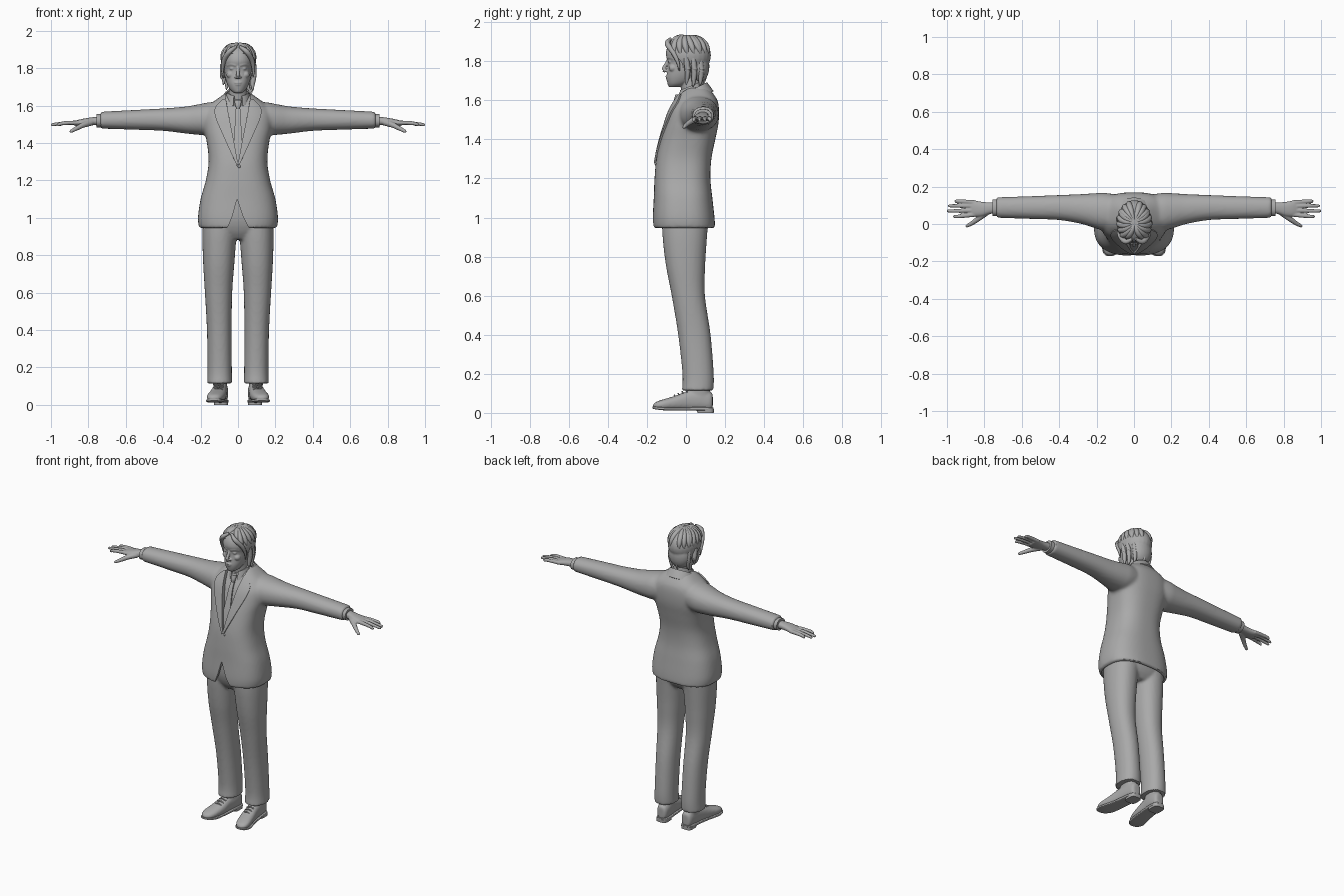
import bpy, bmesh, math
from mathutils import Vector
from mathutils.bvhtree import BVHTree

if "Cube" in bpy.data.objects:
    bpy.data.objects.remove(bpy.data.objects["Cube"])

grey = bpy.data.materials.new("plain_grey")
grey.use_nodes = True
grey.diffuse_color = (0.4, 0.4, 0.4, 1)
grey.node_tree.nodes["Principled BSDF"].inputs["Base Color"].default_value = (0.4, 0.4, 0.4, 1)


def smooth_path(pts, steps=5):
    """Catmull-Rom interpolation of equal-length tuples."""
    out = []
    for i in range(len(pts) - 1):
        a, b, c, d = pts[max(i - 1, 0)], pts[i], pts[i + 1], pts[min(i + 2, len(pts) - 1)]
        for s in range(steps):
            t = s / steps
            out.append([q + t / 2 * (r - p + t * (2*p - 5*q + 4*r - s2 + t * (3*q - p - 3*r + s2)))
                        for p, q, r, s2 in zip(a, b, c, d)])
    return out + [list(pts[-1])]


def skin(bm, rows, closed=True):
    grid = [[bm.verts.new(p) for p in row] for row in rows]
    n = len(grid[0])
    for r, s in zip(grid, grid[1:]):
        for i in range(n if closed else n - 1):
            j = (i + 1) % n
            bm.faces.new((r[i], r[j], s[j], s[i]))
    if closed:
        bm.faces.new(grid[0])
        bm.faces.new(grid[-1])


def loft(bm, axis, rings, p=2.4, n=40):
    """Rings are (station, centre u, centre v, radius u, radius v)."""
    rows = []
    for t, cu, cv, ru, rv in smooth_path(rings):
        row = []
        for i in range(n):
            a = math.tau * i / n
            c, s = math.cos(a), math.sin(a)
            u = cu + ru * math.copysign(abs(c) ** (2 / p), c)
            v = cv + rv * math.copysign(abs(s) ** (2 / p), s)
            row.append({"x": (t, u, v), "y": (u, t, v), "z": (u, v, t)}[axis])
        rows.append(row)
    skin(bm, rows)


def tube(bm, pts, n=10):
    """Points are (x, y, z, radius)."""
    path = smooth_path(pts, 4)
    rows = []
    for i, (x, y, z, r) in enumerate(path):
        d = Vector(path[min(i + 1, len(path) - 1)][:3]) - Vector(path[max(i - 1, 0)][:3])
        q = d.to_track_quat("Z", "Y")
        rows.append([Vector((x, y, z)) + q @ Vector((r * math.cos(math.tau * k / n),
                     r * math.sin(math.tau * k / n), 0)) for k in range(n)])
    skin(bm, rows)


def ball(bm, centre, radii):
    new = bmesh.ops.create_uvsphere(bm, u_segments=24, v_segments=16, radius=1)["verts"]
    bmesh.ops.scale(bm, vec=radii, verts=new)
    bmesh.ops.translate(bm, vec=centre, verts=new)


def modify(obj, kind, **settings):
    m = obj.modifiers.new(kind.lower(), kind)
    for key, value in settings.items():
        setattr(m, key, value)
    bpy.context.view_layer.objects.active = obj
    bpy.ops.object.modifier_apply(modifier=m.name)


def make(name, bm, mirror=False, voxel=0, relax=0, thick=0):
    bmesh.ops.recalc_face_normals(bm, faces=bm.faces)
    mesh = bpy.data.meshes.new(name)
    bm.to_mesh(mesh)
    bm.free()
    mesh.materials.append(grey)
    obj = bpy.data.objects.new(name, mesh)
    bpy.context.collection.objects.link(obj)
    if thick:
        modify(obj, "SOLIDIFY", thickness=thick, offset=0)
    if mirror:
        modify(obj, "MIRROR")
    if voxel:
        modify(obj, "REMESH", mode="VOXEL", voxel_size=voxel)
    if relax:
        modify(obj, "SMOOTH", iterations=relax, factor=0.5)
    return obj


def prism(axis, outline, lo, hi):
    bm = bmesh.new()
    skin(bm, [[(t, u, v) if axis == "x" else (u, t, v) for u, v in outline] for t in (lo, hi)])
    return bm


def cut(obj, cutter_bm):
    cutter = make("cutter", cutter_bm)
    modify(obj, "BOOLEAN", operation="DIFFERENCE", solver="EXACT", object=cutter)
    bpy.data.objects.remove(cutter)


def surface(obj):
    return BVHTree.FromPolygons([v.co for v in obj.data.vertices],
                                [tuple(f.vertices) for f in obj.data.polygons])


def drape(name, tree, edge_a, edge_b, lift, mirror=False):
    """Cloth strip between two (x, z) edges, laid on the front of a body."""
    rows, y = [], -0.1
    for a, b in zip(smooth_path(edge_a), smooth_path(edge_b)):
        row = []
        for k in range(7):
            x, z = (a[i] + (b[i] - a[i]) * k / 6 for i in (0, 1))
            hit = tree.ray_cast(Vector((x, -1, z)), Vector((0, 1, 0)))[0]
            y = hit.y if hit else y
            row.append((x, y - lift, z))
        rows.append(row)
    bm = bmesh.new()
    skin(bm, rows, closed=False)
    return make(name, bm, mirror, thick=0.009)


def collar(name, top, bottom, reach):
    """Band round the neck; edges are (rx, ry, cy, z at the back, z at the front)."""
    rows = []
    for k in range(41):
        a = reach * (k / 20 - 1)
        f = (1 - math.cos(a)) / 2
        rows.append([(rx * math.sin(a), cy + ry * math.cos(a), zb + (zf - zb) * f)
                     for rx, ry, cy, zb, zf in smooth_path((top, bottom))])
    bm = bmesh.new()
    skin(bm, rows, closed=False)
    make(name, bm, thick=0.008)


# Jacket: body and sleeves blended together
body = [(0.945, 0, -.009, .208, .158), (1.0, 0, -.012, .214, .158), (1.1, 0, -.015, .2, .15),
        (1.2, 0, -.018, .172, .143), (1.3, 0, -.011, .157, .141), (1.4, 0, .01, .166, .14),
        (1.48, 0, .03, .183, .136), (1.55, 0, .043, .185, .126), (1.6, 0, .053, .155, .108),
        (1.64, 0, .052, .105, .083), (1.665, 0, .055, .07, .058)]
bm = bmesh.new()
loft(bm, "z", body, 2.6, 64)
for s in (1, -1):
    loft(bm, "x", [(s * x, y, z, ry, rz) for x, y, z, ry, rz in (
        (.05, .07, 1.54, .08, .08), (.15, .066, 1.53, .1, .088), (.2, .07, 1.526, .095, .083),
        (.28, .08, 1.523, .08, .072), (.4, .088, 1.525, .067, .06),
        (.55, .088, 1.524, .061, .053), (.737, .088, 1.522, .055, .045))], 2.2)
jacket = make("jacket", bm, voxel=.01, relax=5)
chest = surface(jacket)
cut(jacket, prism("y", [(0, 1.29), (.065, 1.63), (.065, 1.8), (-.065, 1.8), (-.065, 1.63)], -1, .03))
cut(jacket, prism("y", [(-.005, 1.1), (.025, 1.01), (.05, .96), (.085, .9), (-.085, .9),
                        (-.05, .96), (-.03, 1.01)], -1, -.05))
bm = bmesh.new()
loft(bm, "z", [(z, cx, cy, rx - .014, ry - .014) for z, cx, cy, rx, ry in
               ((.9, 0, -.009, .208, .158), (1.06, 0, -.013, .205, .153))], 2.6, 64)
cut(jacket, bm)

# Lapels, collars, button
drape("lapels", chest, [(0, 1.29), (.022, 1.41), (.044, 1.52), (.065, 1.635)],
      [(.006, 1.28), (.07, 1.42), (.125, 1.565), (.082, 1.63)], .005, True)
collar("jacket_collar", (.07, .062, .043, 1.69, 1.625), (.098, .088, .05, 1.645, 1.59), 2.2)
collar("shirt_collar", (.054, .058, .028, 1.7, 1.65), (.062, .07, .022, 1.66, 1.595), 2.75)
bm = bmesh.new()
ball(bm, (.006, -.155, 1.275), (.008, .006, .008))
make("jacket_button", bm)

# Shirt front and tie
bm = bmesh.new()
loft(bm, "z", [(z, cx, cy, rx - .016, ry - .016) for z, cx, cy, rx, ry in body[3:]], 2.6, 64)
shirt = make("shirt", bm)
front = surface(shirt)
tie = [(.011, 1.6), (.015, 1.52), (.022, 1.42), (.02, 1.34), (.004, 1.27)]
drape("tie", front, [(-x, z) for x, z in tie], tie, .006)
bm = bmesh.new()
loft(bm, "z", [(1.585, 0, -.052, .009, .009), (1.605, 0, -.048, .016, .013),
               (1.63, 0, -.04, .019, .014)])
make("tie_knot", bm)

# Trousers: both legs and the hidden seat
bm = bmesh.new()
for s in (1, -1):
    loft(bm, "z", [(z, s * cx, cy, rx, ry) for z, cx, cy, rx, ry in (
        (.115, .098, .06, .067, .081), (.2, .098, .062, .065, .08), (.4, .1, .043, .066, .083),
        (.6, .104, .012, .073, .085), (.75, .103, -.002, .083, .1),
        (.88, .1, -.006, .09, .112), (.97, .095, -.005, .093, .118))], 2.2)
loft(bm, "z", [(.885, 0, -.005, .1, .08), (.93, 0, -.005, .18, .112), (1.0, 0, -.008, .185, .13),
               (1.12, 0, -.012, .165, .13)])
make("trousers", bm, voxel=.009, relax=4)

# Shoes: upper, sole, heel and laces
bm = bmesh.new()
loft(bm, "y", [(.137, .09, .06, .02, .035), (.125, .09, .06, .034, .048), (.08, .092, .066, .04, .056),
               (.01, .1, .062, .041, .05), (-.06, .11, .05, .046, .036), (-.12, .122, .042, .045, .026),
               (-.155, .127, .037, .032, .018), (-.168, .128, .035, .012, .008)])
loft(bm, "z", [(.06, .094, .065, .036, .06), (.15, .097, .063, .038, .055)])
make("shoe_uppers", bm, True, voxel=.007, relax=3)
bm = bmesh.new()
loft(bm, "y", [(.142, .09, .02, .022, .008), (.12, .09, .02, .038, .009), (.06, .094, .021, .042, .009),
               (-.03, .105, .02, .045, .008), (-.11, .12, .021, .05, .008),
               (-.155, .127, .025, .037, .007), (-.172, .128, .027, .014, .005)], 5)
loft(bm, "z", [(0, .091, .1, .037, .042), (.02, .091, .1, .039, .043)], 3.5)
make("soles_and_heels", bm, True)
bm = bmesh.new()
for k in range(4):
    y, z = -.055 + k * .02, .088 + k * .009
    tube(bm, [(.082 - k * .002, y, z - .008, .004), (.106, y - .004, z + .002, .004),
              (.13 - k * .002, y, z - .008, .004)], 8)
make("shoe_laces", bm, True)

# Shirt cuffs and hands
bm = bmesh.new()
loft(bm, "x", [(.72, .088, 1.52, .044, .036), (.757, .087, 1.519, .044, .036)], 2.2)
make("shirt_cuffs", bm, True)
bm = bmesh.new()
loft(bm, "x", [(.74, .086, 1.518, .032, .024), (.77, .085, 1.517, .031, .022), (.81, .08, 1.513, .038, .02),
               (.85, .082, 1.508, .043, .017), (.875, .084, 1.505, .04, .012)], 2.3)
for base, tip, end in ((.05, .04, .966), (.073, .07, .998), (.096, .097, .992), (.116, .122, .957)):
    tube(bm, [(.85, base, 1.508, .012), (.9, (base + tip) / 2, 1.508, .0115),
              (.945, tip, 1.504, .01), (end - .006, tip, 1.498, .0085), (end + .003, tip, 1.496, .004)])
tube(bm, [(.785, .065, 1.51, .018), (.83, .03, 1.495, .015), (.865, .005, 1.477, .012),
          (.892, -.01, 1.463, .009), (.9, -.014, 1.459, .004)])
make("hands", bm, True, voxel=.0042, relax=3)

# Head: skull, neck and face features blended together
bm = bmesh.new()
loft(bm, "z", [(1.668, 0, -.055, .022, .032), (1.685, 0, -.042, .042, .052), (1.715, 0, -.022, .058, .078),
               (1.75, 0, -.008, .068, .088), (1.795, 0, .005, .074, .098), (1.84, 0, .005, .08, .108),
               (1.885, 0, .008, .07, .095), (1.92, 0, .01, .035, .05)], 2.2)
loft(bm, "z", [(1.6, 0, .04, .056, .056), (1.66, 0, .03, .05, .055), (1.74, 0, .02, .05, .055)], 2)
tube(bm, [(0, -.092, 1.808, .007), (0, -.102, 1.785, .009), (0, -.115, 1.758, .0105), (0, -.104, 1.747, .007)])
ball(bm, (0, -.094, 1.722), (.022, .012, .005))
ball(bm, (0, -.092, 1.712), (.019, .012, .006))
ball(bm, (0, -.078, 1.683), (.02, .016, .014))
for s in (1, -1):
    ball(bm, (s * .011, -.1, 1.752), (.008, .01, .007))
    ball(bm, (s * .04, -.066, 1.765), (.022, .022, .02))
    ball(bm, (s * .079, .012, 1.775), (.009, .018, .03))
    tube(bm, [(s * .01, -.094, 1.815, .007), (s * .035, -.086, 1.821, .007), (s * .058, -.064, 1.814, .005)])
    ball(bm, (s * .031, -.08, 1.797), (.014, .012, .007))
make("head", bm, voxel=.0036, relax=3)

# Hair: cap cut back from the face
bm = bmesh.new()
ball(bm, (.002, .008, 1.832), (.094, .12, .103))
ball(bm, (0, .062, 1.775), (.074, .058, .088))
hair = make("hair_cap", bm, voxel=.006, relax=3)
cut(hair, prism("x", [(-.3, 1.885), (-.085, 1.88), (-.05, 1.83), (-.02, 1.79), (.005, 1.6), (-.3, 1.6)],
                -.3, .3))

# Hair locks swept back from the parting, and loose ones by the face
bm = bmesh.new()
for s in (1, -1):
    for k in range(9):
        lock = []
        for j in range(6):
            phi = .12 + j * (.2 if k == 0 else .29)
            a = s * (.3 + k * .31 + .07 * j * (k < 6))
            lock.append((.002 + .088 * math.sin(phi) * math.sin(a), .008 - .114 * math.sin(phi) * math.cos(a),
                         1.832 + .097 * math.cos(phi), (.007, .014, .017, .017, .013, .004)[j]))
        tube(bm, lock)
    tube(bm, [(s * .01, -.08, 1.915, .008), (s * .045, -.095, 1.89, .014), (s * .074, -.065, 1.845, .013),
              (s * .083, -.04, 1.79, .008), (s * .08, -.035, 1.75, .003)])
for x, y, low in ((.078, .0, 1.68), (.072, .035, 1.67), (.055, .07, 1.675), (-.076, .02, 1.71),
                  (-.06, .06, 1.685), (0, .09, 1.685)):
    tube(bm, [(x * 1.08, y, 1.82, .014), (x * 1.08, y + .008, 1.76, .015), (x, y + .005, low + .03, .011),
              (x * 1.03, y, low, .003)])
make("hair_locks", bm)

# Smooth shading with sharp edges kept
for obj in bpy.context.collection.objects:
    if obj.type == "MESH" and grey.name in obj.data.materials:
        bpy.ops.object.select_all(action="DESELECT")
        obj.select_set(True)
        bpy.context.view_layer.objects.active = obj
        bpy.ops.object.shade_smooth_by_angle(angle=math.radians(40))
